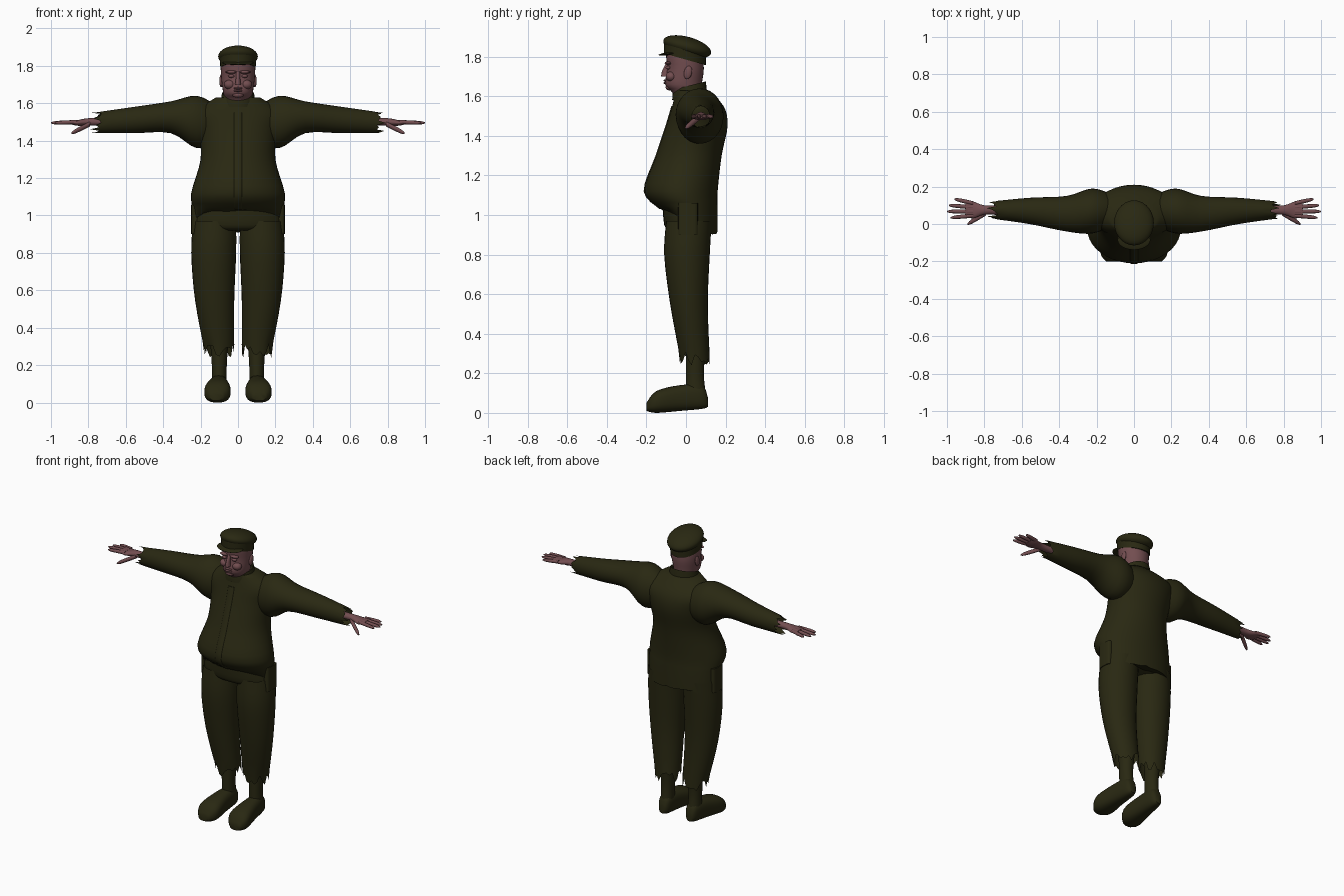
import bpy, bmesh, math, random
from mathutils import Vector, Matrix

random.seed(4)
cube = bpy.data.objects.get("Cube")
if cube:
    bpy.data.objects.remove(cube)


def material(name, red, green, blue):
    mat = bpy.data.materials.new(name)
    mat.use_nodes = True
    mat.diffuse_color = (red, green, blue, 1)
    shader = mat.node_tree.nodes["Principled BSDF"]
    shader.inputs["Base Color"].default_value = mat.diffuse_color
    shader.inputs["Roughness"].default_value = .9
    return mat


olive = material("olive_cloth", .022, .021, .006)
skin = material("skin", .17, .075, .08)
parts = []


def finish(name, bm, mat):
    bmesh.ops.recalc_face_normals(bm, faces=bm.faces)
    mesh = bpy.data.meshes.new(name)
    bm.to_mesh(mesh)
    bm.free()
    mesh.materials.append(mat)
    obj = bpy.data.objects.new(name, mesh)
    bpy.context.collection.objects.link(obj)
    parts.append(obj)


def smooth_rings(rings, steps=4):
    """Catmull-Rom interpolation between cross-sections."""
    out = []
    last = len(rings) - 1
    for i in range(last):
        before, start, end, after = (rings[max(0, min(last, i + k))] for k in (-1, 0, 1, 2))
        for j in range(steps):
            t = j / steps
            out.append([q + t / 2 * (r - p + t * (2 * p - 5 * q + 4 * r - s + t * (3 * (q - r) + s - p)))
                        for p, q, r, s in zip(before, start, end, after)])
    return out + [rings[last]]


def rounded(angle_part, low, high, power):
    """Point on a superellipse between two limits."""
    reach = math.copysign(abs(angle_part) ** (2 / power), angle_part)
    return (low + high) / 2 + (high - low) / 2 * reach


def loft(name, axis, rings, mat=olive, side=1, sides=28, power=2, caps=True, warp=None):
    """Each ring is (position on axis, low and high of the two other axes)."""
    bm = bmesh.new()
    loops = []
    for t, u_low, u_high, v_low, v_high in smooth_rings(rings):
        loop = []
        for k in range(sides):
            angle = math.tau * k / sides
            u = rounded(math.cos(angle), u_low, u_high, power)
            v = rounded(math.sin(angle), v_low, v_high, power)
            co = Vector({"x": (t, u, v), "y": (u, t, v), "z": (u, v, t)}[axis])
            if warp:
                warp(co)
            co.x *= side
            loop.append(bm.verts.new(co))
        loops.append(loop)
    for low, high in zip(loops, loops[1:]):
        for k in range(sides):
            following = (k + 1) % sides
            bm.faces.new((low[k], low[following], high[following], high[k]))
    if caps:
        bm.faces.new(loops[0])
        bm.faces.new(loops[-1])
    finish(name, bm, mat)


def ball(name, center, size, mat=skin, tilt=0):
    bm = bmesh.new()
    matrix = Matrix.Translation(center) @ Matrix.Rotation(tilt, 4, "X") @ Matrix.Diagonal((*size, 1))
    bmesh.ops.create_uvsphere(bm, u_segments=28, v_segments=16, radius=1, matrix=matrix)
    finish(name, bm, mat)


def centred(rows):
    """Rings that are symmetric in x, from (z, half width, y low, y high)."""
    return [(z, -width, width, low, high) for z, width, low, high in rows]


def digit(name, root, tip, side, radius=.011):
    """Finger that tapers from the knuckle to a rounded tip."""
    rings = []
    for along, scale in ((0, 1), (.5, 1), (.85, .8), (1, .3)):
        x, y, z = Vector(root).lerp(Vector(tip), along)
        r = radius * scale
        rings.append((x, y - r, y + r, z - r, z + r))
    loft(name, "x", rings, skin, side, sides=10)


# Warps: long jacket tail, sloped collar, ragged cloth ends and tipped cap
def jacket_hem(co):
    if co.z < 1.04:
        drop = max(0, min(1, (co.y + .08) * 8))
        co.z -= drop * random.uniform(.11, .13)


def collar_slope(co):
    if co.z > 1.62:
        co.z += co.y / 4


def ragged_leg(co):
    if co.z < .29:
        co.z += random.uniform(-.04, .03)


def ragged_sleeve(co):
    if co.x > .76:
        co.x += random.uniform(-.04, .02)


def cap_tilt(co):
    co.z -= co.y * .28


# Jacket with a heavy belly, a front placket and a collar
torso = [(1.03, .24, -.13, .16), (1.12, .25, -.21, .16), (1.3, .2, -.15, .18),
         (1.45, .21, -.1, .21), (1.55, .23, -.07, .19), (1.63, .12, -.05, .11)]
loft("jacket_body", "z", centred(torso), sides=40, warp=jacket_hem)
placket = [(z, .025, front - .004, front + .05) for z, width, front, back in torso[:-1]]
loft("jacket_placket", "z", centred(placket), sides=16, power=4)
loft("collar", "z", centred([(1.58, .1, -.07, .11), (1.65, .085, -.065, .1)]), warp=collar_slope, caps=False)

# Trouser seat
loft("trouser_seat", "z", centred([(.92, .2, -.08, .11), (.95, .24, -.11, .13), (1.08, .22, -.12, .14)]))

for side, label in ((1, "left_"), (-1, "right_")):
    # Sleeve that flares into the shoulder
    loft(label + "sleeve", "x", [(.1, 0, .15, 1.4, 1.58), (.22, -.05, .19, 1.36, 1.64), (.36, -.04, .15, 1.44, 1.61),
                                 (.56, 0, .14, 1.44, 1.58), (.77, .03, .12, 1.44, 1.55)],
         side=side, caps=False, warp=ragged_sleeve)

    # Trouser leg and hip pocket flap
    loft(label + "trouser_leg", "z", [(.28, .02, .18, -.03, .12), (.55, .02, .23, -.08, .11),
                                      (.8, .01, .25, -.11, .12), (.97, .01, .24, -.1, .13)],
         side=side, caps=False, warp=ragged_leg)
    loft(label + "pocket_flap", "z", [(.9, .2, .25, -.04, .06), (1.06, .2, .25, -.04, .06)],
         side=side, sides=16, power=4)

    # Boot
    loft(label + "boot_shaft", "z", [(.1, .06, .14, 0, .1), (.2, .06, .14, 0, .09), (.34, .05, .15, 0, .1)], side=side)
    loft(label + "boot_foot", "y", [(.11, .08, .12, .03, .08), (.08, .06, .14, .02, .14), (-.03, .05, .16, .01, .14),
                                    (-.15, .04, .18, 0, .11), (-.2, .08, .15, .01, .05)],
         side=side, power=2.6)

    # Hand with four fanned fingers and a lowered thumb
    loft(label + "palm", "x", [(.7, .05, .1, 1.48, 1.52), (.8, .05, .1, 1.48, 1.52),
                               (.86, .03, .12, 1.48, 1.51), (.9, .04, .12, 1.49, 1.51)], skin, side)
    for i, (finger, reach) in enumerate((("index", .98), ("middle", 1), ("ring", .99), ("little", .96))):
        digit(label + finger + "_finger", (.86, .045 + i * .022, 1.5), (reach, .034 + i * .033, 1.495), side)
    digit(label + "thumb", (.79, .06, 1.49), (.89, 0, 1.44), side, radius=.014)

    # Ear, brow, eyelid and cheek
    ball(label + "ear", (side * .09, .01, 1.72), (.01, .02, .034), tilt=-.2)
    ball(label + "brow", (side * .036, -.09, 1.767), (.03, .018, .009))
    ball(label + "eyelid", (side * .036, -.09, 1.745), (.017, .013, .009))
    ball(label + "cheek", (side * .045, -.075, 1.7), (.03, .027, .025))

# Head with nose, lips and chin
loft("head", "z", centred([(1.56, .08, -.04, .08), (1.62, .07, -.07, .08), (1.66, .08, -.105, .08),
                           (1.74, .09, -.095, .09), (1.82, .09, -.1, .08), (1.85, .06, -.07, .06)]), skin)
loft("nose", "z", centred([(1.7, .016, -.126, -.08), (1.73, .012, -.12, -.08), (1.77, .01, -.1, -.08)]), skin)
for lip, height in (("upper_lip", 1.68), ("lower_lip", 1.667)):
    ball(lip, (0, -.1, height), (.025, .014, .006))
ball("chin", (0, -.085, 1.645), (.03, .018, .015))

# Soft cap tipped up at the front, with a short visor
loft("cap_band", "z", centred([(1.785, .094, -.11, .1), (1.84, .098, -.11, .1)]), warp=cap_tilt)
ball("cap_crown", (0, .006, 1.85), (.106, .125, .05), olive, tilt=-.27)
ball("cap_visor", (0, -.085, 1.815), (.088, .054, .008), olive, tilt=.12)

# Smooth shading that keeps folds sharp
bpy.ops.object.select_all(action="DESELECT")
for obj in parts:
    obj.select_set(True)
bpy.context.view_layer.objects.active = parts[0]
bpy.ops.object.shade_smooth_by_angle(angle=math.radians(55))
